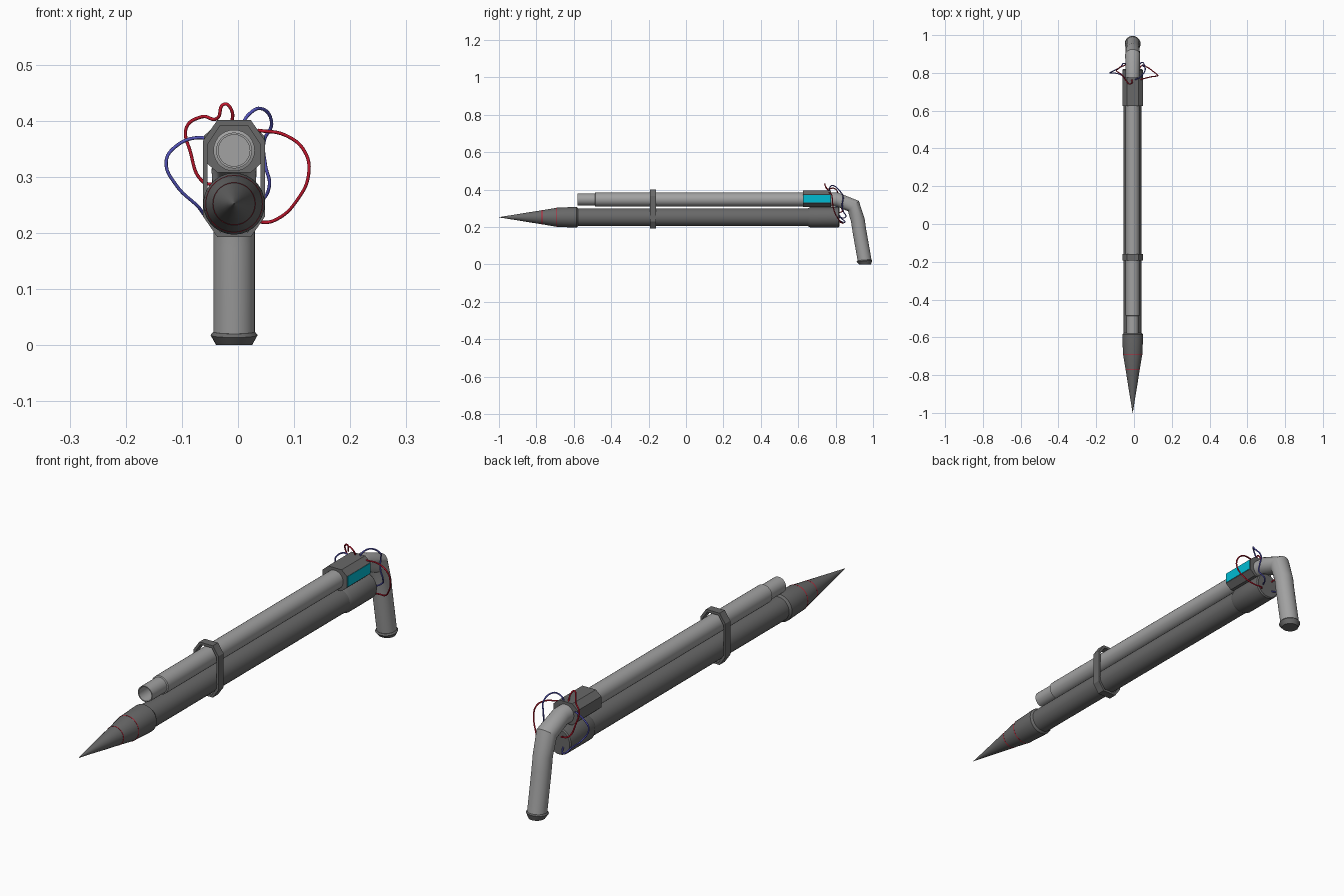
import bpy, bmesh, math
from mathutils import Vector

if "Cube" in bpy.data.objects:
    bpy.data.objects.remove(bpy.data.objects["Cube"])

CX = -0.007          # centre line of the barrels
UP_Z, LOW_Z = 0.347, 0.252


def material(name, rgb):
    m = bpy.data.materials.new(name)
    m.diffuse_color = (*rgb, 1)
    m.use_nodes = True
    m.node_tree.nodes["Principled BSDF"].inputs["Base Color"].default_value = m.diffuse_color
    return m


LIGHT = material("light_grey", (0.36, 0.36, 0.36))
DARK = material("dark_grey", (0.14, 0.14, 0.14))
RED = material("red", (0.6, 0.01, 0.03))
BLUE = material("blue", (0.09, 0.09, 0.5))
CYAN = material("cyan", (0.0, 0.5, 0.65))


def finish(name, bm, mat, smooth=True):
    bmesh.ops.recalc_face_normals(bm, faces=bm.faces)
    me = bpy.data.meshes.new(name)
    bm.to_mesh(me)
    bm.free()
    ob = bpy.data.objects.new(name, me)
    bpy.context.collection.objects.link(ob)
    me.materials.append(mat)
    if smooth:
        bpy.ops.object.select_all(action='DESELECT')
        ob.select_set(True)
        bpy.context.view_layer.objects.active = ob
        bpy.ops.object.shade_smooth_by_angle(angle=math.radians(25))
    return ob


def tube(name, rings, mat, sides=28):
    """Skin of (y, z, radius, tilt) rings; tilt 0 faces along y, 90 faces down."""
    bm = bmesh.new()
    loops = []
    for y, z, r, tilt in rings:
        t = math.radians(tilt)
        up = Vector((0, math.sin(t), math.cos(t)))
        side = Vector((1, 0, 0))
        c = Vector((CX, y, z))
        loops.append([bm.verts.new(c + r * (math.cos(a) * side + math.sin(a) * up))
                      for a in (2 * math.pi * i / sides for i in range(sides))])
    for a, b in zip(loops, loops[1:]):
        for i in range(sides):
            j = (i + 1) % sides
            bm.faces.new((a[i], a[j], b[j], b[i]))
    bm.faces.new(loops[0])
    bm.faces.new(loops[-1])
    return finish(name, bm, mat)


def straight(name, z, profile, mat):
    return tube(name, [(y, z, r, 0) for y, r in profile], mat)


def octagon(half_w, top_w, z0, z1, cut):
    return [(top_w, z1), (half_w, z1 - cut), (half_w, z0 + cut), (top_w, z0),
            (-top_w, z0), (-half_w, z0 + cut), (-half_w, z1 - cut), (-top_w, z1)]


def prism(name, outer, y0, y1, mat, inner=None):
    bm = bmesh.new()

    def loop(pts, y):
        return [bm.verts.new((CX + x, y, z)) for x, z in pts]

    def bridge(a, b):
        for i in range(len(a)):
            j = (i + 1) % len(a)
            bm.faces.new((a[i], a[j], b[j], b[i]))
    o0, o1 = loop(outer, y0), loop(outer, y1)
    bridge(o0, o1)
    if inner:
        i0, i1 = loop(inner, y0), loop(inner, y1)
        bridge(i0, i1)
        bridge(o0, i0)
        bridge(o1, i1)
    else:
        bm.faces.new(o0)
        bm.faces.new(o1)
    return finish(name, bm, mat, smooth=False)


def wire(name, pts, mat):
    cu = bpy.data.curves.new(name, 'CURVE')
    cu.dimensions = '3D'
    cu.bevel_depth = 0.003
    cu.bevel_resolution = 2
    cu.resolution_u = 6
    cu.use_fill_caps = True
    sp = cu.splines.new('BEZIER')
    sp.bezier_points.add(len(pts) - 1)
    for p, co in zip(sp.bezier_points, pts):
        p.co = co
        p.handle_left_type = p.handle_right_type = 'AUTO'
    ob = bpy.data.objects.new(name, cu)
    bpy.context.collection.objects.link(ob)
    cu.materials.append(mat)


# Lower barrel, its pointed nose and rear collar
straight("lower_barrel", LOW_Z, [(-0.60, 0.048), (0.70, 0.048)], DARK)
straight("nose_cone", LOW_Z, [(-1.0, 0.0008), (-0.925, 0.0125), (-0.85, 0.025),
                              (-0.77, 0.0375), (-0.69, 0.051), (-0.60, 0.055),
                              (-0.585, 0.055), (-0.575, 0.047)], DARK)
straight("rear_collar", LOW_Z, [(0.65, 0.047), (0.665, 0.054), (0.815, 0.054),
                                (0.82, 0.050)], DARK)
for i, (y, r) in enumerate([(-0.692, 0.0513), (-0.77, 0.0381)]):
    straight(f"nose_red_line_{i + 1}", LOW_Z, [(y - 0.0015, r), (y + 0.0015, r)], RED)

# Upper barrel with a hollow muzzle
straight("upper_barrel", UP_Z, [(-0.48, 0.028), (-0.58, 0.028), (-0.58, 0.032),
                                (-0.487, 0.032), (-0.485, 0.037), (0.65, 0.037)], LIGHT)

# Clamp around both barrels
prism("barrel_clamp", octagon(0.055, 0.030, 0.193, 0.401, 0.036), -0.193, -0.160, DARK,
      octagon(0.047, 0.025, 0.202, 0.391, 0.033))

# Eight-sided housing with a coloured side panel
prism("housing", octagon(0.054, 0.030, 0.308, 0.394, 0.021), 0.625, 0.775, DARK)
prism("side_panel", [(0.050, 0.331), (0.0555, 0.331), (0.0555, 0.372), (0.050, 0.372)],
      0.628, 0.772, CYAN)

# Bent handle and flared end cap
tube("handle", [(0.76, UP_Z, 0.037, 0), (0.808, UP_Z, 0.037, 9),
                (0.895, 0.312, 0.040, 47), (0.919, 0.235, 0.037, 78),
                (0.927, 0.180, 0.037, 80), (0.956, 0.015, 0.037, 80)], LIGHT)
tube("handle_cap", [(0.953, 0.024, 0.037, 84), (0.954, 0.018, 0.042, 84),
                    (0.957, 0.000, 0.032, 90)], DARK)

# Loose wires joining the housing and the collar
wire("red_wire_right", [(0.035, 0.765, 0.383), (0.085, 0.778, 0.374), (0.119, 0.783, 0.345),
                        (0.126, 0.787, 0.305), (0.105, 0.805, 0.258), (0.070, 0.83, 0.225),
                        (0.045, 0.84, 0.219), (0.025, 0.815, 0.23)], RED)
wire("red_wire_left", [(-0.012, 0.765, 0.39), (-0.012, 0.745, 0.420), (-0.024, 0.742, 0.430),
                       (-0.036, 0.752, 0.405), (-0.065, 0.79, 0.407), (-0.092, 0.81, 0.388),
                       (-0.085, 0.82, 0.345), (-0.062, 0.835, 0.291), (-0.035, 0.84, 0.285),
                       (-0.025, 0.815, 0.275)], RED)
wire("blue_wire_left", [(-0.040, 0.765, 0.360), (-0.070, 0.79, 0.370), (-0.110, 0.80, 0.355),
                        (-0.128, 0.80, 0.328), (-0.110, 0.81, 0.285), (-0.072, 0.83, 0.248),
                        (-0.050, 0.85, 0.226), (-0.025, 0.815, 0.235)], BLUE)
wire("blue_wire_right", [(0.005, 0.765, 0.39), (0.020, 0.77, 0.412), (0.040, 0.785, 0.422),
                         (0.060, 0.82, 0.395), (0.046, 0.84, 0.362), (0.049, 0.835, 0.320),
                         (0.056, 0.84, 0.285), (0.040, 0.855, 0.255), (0.015, 0.815, 0.25)],
     BLUE)
